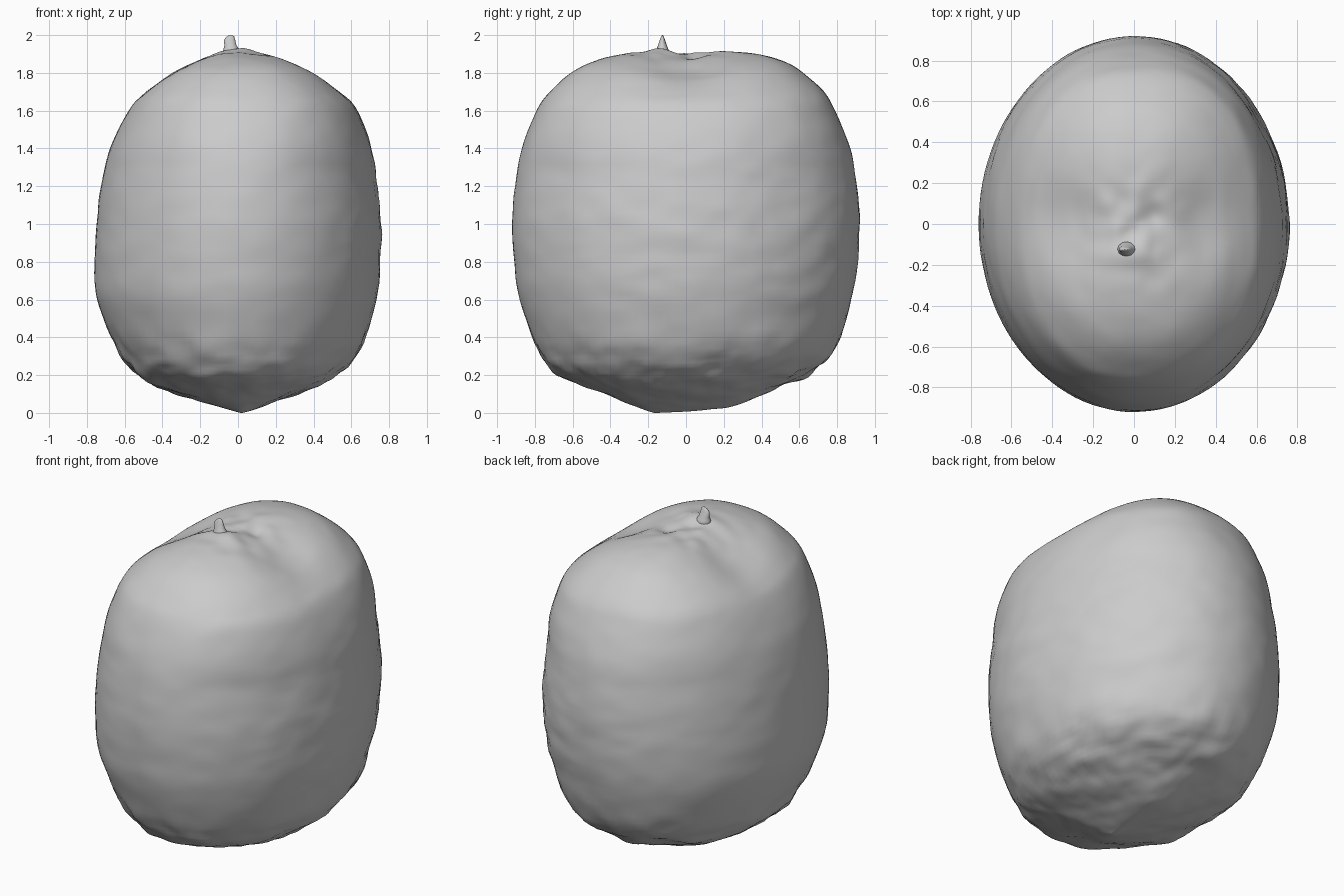
import bpy, bmesh, math
from mathutils import Vector, noise

if "Cube" in bpy.data.objects:
    bpy.data.objects.remove(bpy.data.objects["Cube"])

# Ring profile: height, left x, right x, front y, back y
PROFILE = [
    (0.00, 0.01, 0.03, -0.17, -0.11),
    (0.025, -0.08, 0.11, -0.25, 0.18),
    (0.06, -0.19, 0.21, -0.34, 0.32),
    (0.12, -0.38, 0.37, -0.47, 0.45),
    (0.20, -0.54, 0.52, -0.68, 0.64),
    (0.34, -0.645, 0.65, -0.785, 0.79),
    (0.60, -0.745, 0.73, -0.88, 0.875),
    (0.80, -0.76, 0.755, -0.91, 0.91),
    (1.00, -0.748, 0.757, -0.92, 0.92),
    (1.20, -0.725, 0.738, -0.905, 0.905),
    (1.40, -0.677, 0.708, -0.87, 0.87),
    (1.60, -0.585, 0.635, -0.79, 0.79),
    (1.70, -0.51, 0.555, -0.72, 0.73),
    (1.80, -0.39, 0.44, -0.61, 0.62),
    (1.86, -0.28, 0.33, -0.49, 0.52),
    (1.90, -0.17, 0.21, -0.34, 0.38),
    (1.915, -0.08, 0.10, -0.17, 0.20),
    (1.92, -0.01, 0.01, -0.02, 0.02),
]
SEGS, SUB = 112, 7


def spline(p0, p1, p2, p3, t):
    return [0.5 * (2 * b + (c - a) * t + (2 * a - 5 * b + 4 * c - d) * t * t
                   + (3 * b - a - 3 * c + d) * t ** 3)
            for a, b, c, d in zip(p0, p1, p2, p3)]


def bell(d, width):
    return math.exp(-(d / width) ** 2)


def sculpt(p):
    """Saddle, crown dimple and rough skin."""
    x, y, z = p
    d = Vector((x, y, z - 1)).normalized()
    if z > 1.4:
        fade = min(1, (z - 1.4) / 0.3)
        p.z -= 0.06 * fade * bell(y, 0.22) * bell(abs(x) - 0.33, 0.2)
        r = math.hypot(x, y + 0.03)
        p.z -= 0.035 * bell(math.hypot(x - 0.06, y - 0.03), 0.08)
        p.z += 0.03 * noise.noise(Vector((x * 9, y * 9, 3))) * bell(r, 0.22)
        p.z += 0.012 * bell(math.hypot(x + 0.03, y + 0.12), 0.07)
    low = bell(z - 0.24, 0.16)
    side = bell(z - 0.8, 0.6) * max(0, d.x + d.y * 0.5)
    n1 = noise.noise(Vector((x * 6, y * 6, z * 9)))
    n2 = noise.noise(Vector((x * 14, y * 14, z * 18)))
    p += d * (n1 * (0.003 + 0.016 * low + 0.005 * side)
              + n2 * (0.001 + 0.008 * low + 0.003 * side))
    p.z = max(p.z, 0)
    return p


def finish(bm, name):
    bmesh.ops.recalc_face_normals(bm, faces=bm.faces)
    me = bpy.data.meshes.new(name)
    bm.to_mesh(me)
    bm.free()
    for f in me.polygons:
        f.use_smooth = True
    ob = bpy.data.objects.new(name, me)
    bpy.context.collection.objects.link(ob)
    return ob


def loft(rings, name):
    bm = bmesh.new()
    vs = [[bm.verts.new(p) for p in ring] for ring in rings]
    for a, b in zip(vs, vs[1:]):
        n = len(a)
        for i in range(n):
            bm.faces.new((a[i], a[(i + 1) % n], b[(i + 1) % n], b[i]))
    bm.faces.new(vs[0][::-1])
    bm.faces.new(vs[-1])
    return finish(bm, name)


# Fruit body
rows = []
for k in range(len(PROFILE) - 1):
    ctrl = [PROFILE[min(max(k + o, 0), len(PROFILE) - 1)] for o in (-1, 0, 1, 2)]
    rows += [spline(*ctrl, s / SUB) for s in range(SUB)]
rows.append(PROFILE[-1])
rings = []
for z, xl, xr, yf, yb in rows:
    e = 2 / (2.0 + 0.35 * min(1, max(0, (z - 1.3) / 0.4)))
    ring = []
    for i in range(SEGS):
        a = 2 * math.pi * i / SEGS
        c, s = math.cos(a), math.sin(a)
        ring.append(sculpt(Vector((
            (xl + xr) / 2 + (xr - xl) / 2 * math.copysign(abs(c) ** e, c),
            (yf + yb) / 2 + (yb - yf) / 2 * math.copysign(abs(s) ** e, s), z))))
    rings.append(ring)
loft(rings, "fruit_body")

# Dried stem nub: height, centre x, half width x, half width y
NUB = [(1.88, -0.03, 0.06, 0.05), (1.925, -0.035, 0.042, 0.032), (1.945, -0.04, 0.032, 0.024),
       (1.975, -0.045, 0.03, 0.014), (1.992, -0.04, 0.02, 0.007), (2.0, -0.038, 0.008, 0.003)]
loft([[Vector((cx + rx * math.cos(i * math.pi / 6),
               -0.125 + ry * math.sin(i * math.pi / 6), z)) for i in range(12)]
      for z, cx, rx, ry in NUB], "stem_nub")
